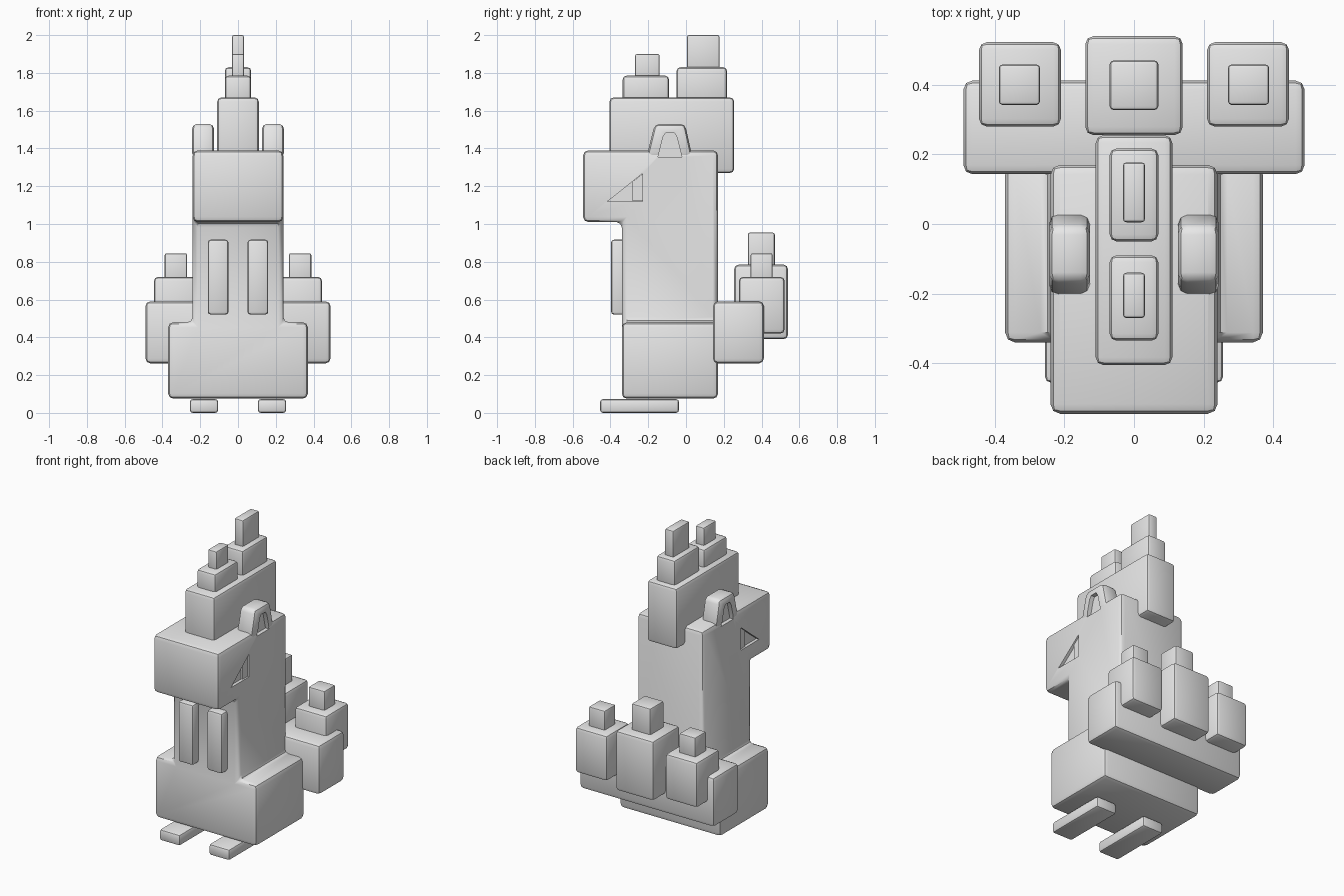
import bpy, bmesh, math
from mathutils import Vector

if "Cube" in bpy.data.objects:
    bpy.data.objects.remove(bpy.data.objects["Cube"])

grey = bpy.data.materials.new("plain_grey")
grey.diffuse_color = (0.8, 0.8, 0.8, 1)
grey.use_nodes = True
grey.node_tree.nodes["Principled BSDF"].inputs["Base Color"].default_value = grey.diffuse_color


def finish(name, bm, bevel=0.0, segs=2):
    """Bevel the sharp edges and turn the bmesh into a smooth-shaded object."""
    bmesh.ops.recalc_face_normals(bm, faces=bm.faces)
    if bevel:
        edges = [e for e in bm.edges if e.calc_face_angle(0) > 0.5]
        bmesh.ops.bevel(bm, geom=edges, offset=bevel, segments=segs, profile=0.5,
                        affect='EDGES', clamp_overlap=True)
    me = bpy.data.meshes.new(name)
    bm.to_mesh(me)
    bm.free()
    me.materials.append(grey)
    ob = bpy.data.objects.new(name, me)
    bpy.context.collection.objects.link(ob)
    smooth(ob)
    return ob


def activate(ob):
    bpy.ops.object.select_all(action='DESELECT')
    ob.select_set(True)
    bpy.context.view_layer.objects.active = ob


def smooth(ob):
    activate(ob)
    bpy.ops.object.shade_smooth_by_angle(angle=math.radians(40))


def box(name, x, y, z, bevel=0.02):
    bm = bmesh.new()
    bmesh.ops.create_cube(bm, size=1)
    for v in bm.verts:
        v.co = Vector([(a + b) / 2 + c * (b - a) for c, (a, b) in zip(v.co, (x, y, z))])
    return finish(name, bm, bevel)


def side_prism(name, pts, x0, x1, bevel=0.0):
    """Extrude a (y, z) outline across x."""
    bm = bmesh.new()
    f = bm.faces.new([bm.verts.new((x0, y, z)) for y, z in pts])
    r = bmesh.ops.extrude_face_region(bm, geom=[f])
    for v in r["geom"]:
        if isinstance(v, bmesh.types.BMVert):
            v.co.x = x1
    return finish(name, bm, bevel)


def cut(ob, cutter):
    m = ob.modifiers.new("cut", 'BOOLEAN')
    m.operation, m.solver, m.object = 'DIFFERENCE', 'EXACT', cutter
    activate(ob)
    bpy.ops.object.modifier_apply(modifier=m.name)
    smooth(ob)


def span(s, a, b):
    return tuple(sorted((s * a, s * b)))


# Body: wide base, torso and forward-jutting head in one piece
bm = bmesh.new()
cells = [(-.37, -.24, .075, .48), (-.24, .24, .075, .48), (.24, .37, .075, .48),
         (-.24, .24, .48, 1.01), (-.24, .24, 1.01, 1.39)]
for a, b, c, d in cells:
    bm.faces.new([bm.verts.new((x, -.34, z)) for x, z in ((a, c), (b, c), (b, d), (a, d))])
bmesh.ops.remove_doubles(bm, verts=bm.verts, dist=1e-4)
r = bmesh.ops.extrude_face_region(bm, geom=bm.faces[:], use_keep_orig=True)
for v in r["geom"]:
    if isinstance(v, bmesh.types.BMVert):
        v.co.y = .17
bm.normal_update()
head = [f for f in bm.faces if f.calc_center_median().z > 1.1
        and abs(f.calc_center_median().y + .34) < .01]
r = bmesh.ops.extrude_face_region(bm, geom=head)
bmesh.ops.delete(bm, geom=[f for f in head if f.is_valid], context='FACES_ONLY')
for v in r["geom"]:
    if isinstance(v, bmesh.types.BMVert):
        v.co.y = -.545
bmesh.ops.recalc_face_normals(bm, faces=bm.faces)
bmesh.ops.dissolve_limit(bm, angle_limit=.02, verts=bm.verts, edges=bm.edges)
body = finish("body", bm, .028)

# Head crest and its stepped spines
box("crest", (-.11, .11), (-.405, .255), (1.27, 1.67), .022)
box("front_spine", (-.07, .07), (-.335, -.09), (1.62, 1.785))
box("front_spine_tip", (-.032, .032), (-.27, -.14), (1.75, 1.9), .01)
box("rear_spine", (-.07, .07), (-.05, .217), (1.62, 1.83))
box("rear_spine_tip", (-.032, .032), (.005, .177), (1.8, 2.0), .01)

# Tail bar with the middle spike
box("tail", (-.49, .49), (.143, .412), (.262, .59), .026)
box("middle_tail_block", (-.14, .14), (.255, .54), (.39, .785), .024)
box("middle_tail_tip", (-.07, .07), (.327, .47), (.74, .955), .012)

for s, side in ((-1, "left"), (1, "right")):
    # Feet and belly plates
    box(side + "_foot", span(s, .105, .255), (-.455, -.037), (0, .073), .015)
    box(side + "_belly_plate", span(s, .05, .16), (-.397, -.3), (.52, .917), .016)
    # Outer tail spikes
    box(side + "_tail_block", span(s, .21, .445), (.28, .522), (.42, .72), .022)
    box(side + "_tail_tip", span(s, .27, .388), (.342, .458), (.68, .845), .01)
    # Ear with a sunken inner face
    ear = side_prism(side + "_ear", [(-.21, 1.35), (-.165, 1.53), (-.005, 1.53), (.035, 1.35)],
                     s * .127, s * .243, .026)
    hollow = side_prism("ear_cutter", [(-.148, 1.355), (-.122, 1.46), (-.108, 1.483), (-.062, 1.483),
                                       (-.048, 1.46), (-.022, 1.355)], s * .215, s * .3)
    # Sunken triangular eye with a raised inner corner
    socket = side_prism("eye_cutter", [(-.415, 1.12), (-.23, 1.12), (-.23, 1.267)], s * .22, s * .3)
    for target, tool in ((ear, hollow), (body, hollow), (body, socket)):
        cut(target, tool)
    for tool in (hollow, socket):
        bpy.data.objects.remove(tool)
    side_prism(side + "_eye", [(-.283, 1.121), (-.231, 1.121), (-.231, 1.265), (-.283, 1.224)],
               s * .215, s * .23)
